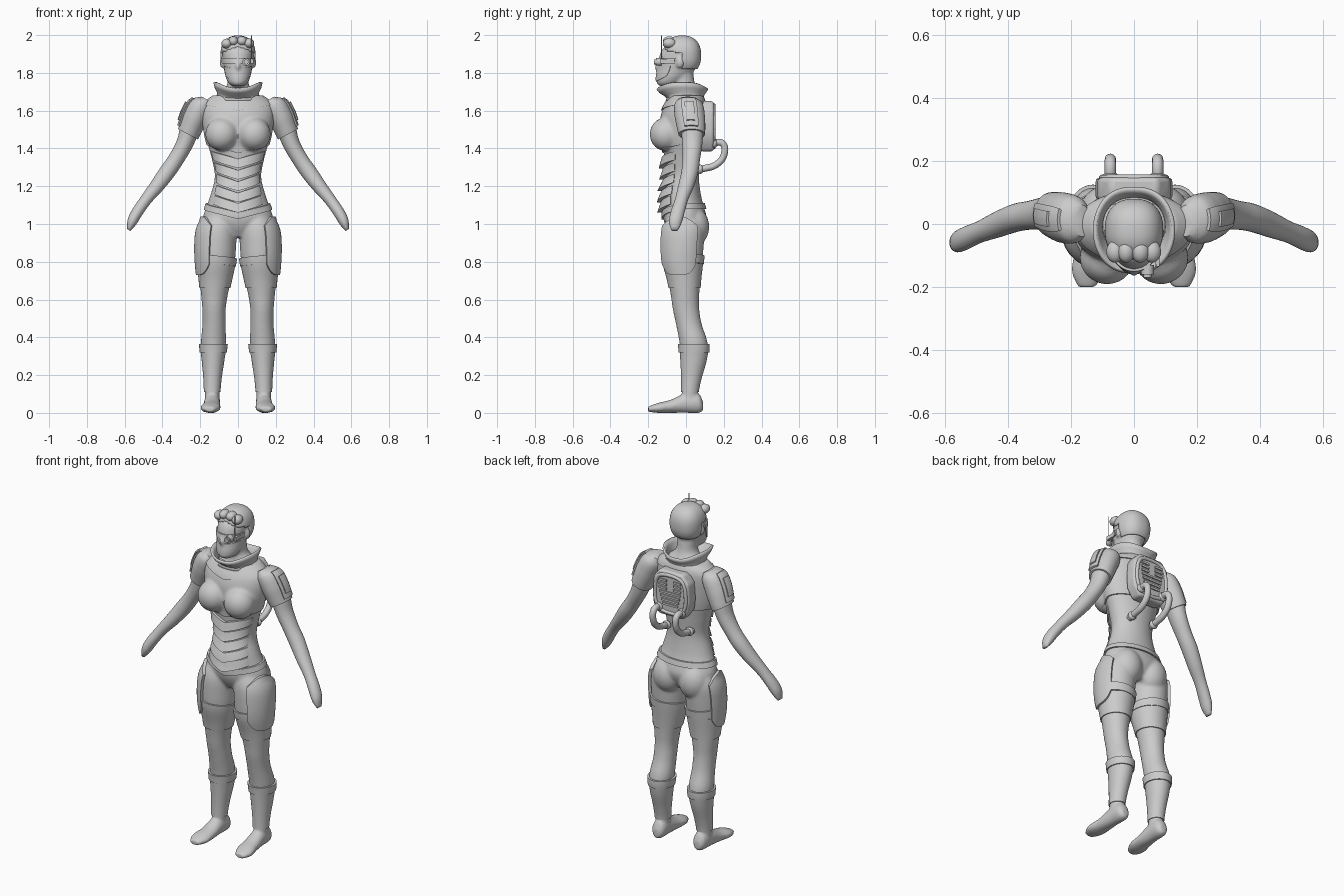
import bpy, bmesh
from math import pi, cos, sin, radians
from mathutils import Vector, Matrix
from mathutils.bvhtree import BVHTree

if "Cube" in bpy.data.objects:
    bpy.data.objects.remove(bpy.data.objects["Cube"])


class Loft:
    """Stack of elliptical sections (x, y, z, a, b), keyed by one coordinate."""
    def __init__(self, rows, U=(1, 0, 0), V=(0, 1, 0), key=2):
        self.rows = sorted(rows, key=lambda r: r[key])
        self.k, self.U, self.V = key, Vector(U).normalized(), Vector(V)

    def at(self, t):
        R, k = self.rows, self.k
        i = max([0] + [j for j in range(len(R) - 1) if R[j][k] <= t])
        p, q = R[i], R[i + 1]
        o, s = R[max(i - 1, 0)], R[min(i + 2, len(R) - 1)]
        h = q[k] - p[k]
        f = min(max((t - p[k]) / h, 0), 1)
        m0, m1 = h / (q[k] - o[k]), h / (s[k] - p[k])
        return [(2*f**3 - 3*f*f + 1) * p[j] + (f**3 - 2*f*f + f) * m0 * (q[j] - o[j])
                + (3*f*f - 2*f**3) * q[j] + (f**3 - f*f) * m1 * (s[j] - p[j]) for j in range(5)]

    def build(self, bm, sx=1, n=40, steps=48):
        lo, hi = self.rows[0][self.k], self.rows[-1][self.k]
        rings = []
        for i in range(steps + 1):
            x, y, z, a, b = self.at(lo + (hi - lo) * i / steps)
            ring = []
            for j in range(n):
                p = Vector((x, y, z)) + self.U*a*cos(2*pi*j/n) + self.V*b*sin(2*pi*j/n)
                ring.append(bm.verts.new((p.x * sx, p.y, p.z)))
            if rings:
                for j in range(n):
                    bm.faces.new((rings[-1][j], rings[-1][(j+1) % n], ring[(j+1) % n], ring[j]))
            rings.append(ring)
        bm.faces.new(rings[0])
        bm.faces.new(rings[-1])


def make(name, bm, mirror=False, angle=45):
    bmesh.ops.recalc_face_normals(bm, faces=bm.faces)
    me = bpy.data.meshes.new(name)
    bm.to_mesh(me)
    bm.free()
    me.shade_smooth()
    me.set_sharp_from_angle(angle=radians(angle))
    ob = bpy.data.objects.new(name, me)
    bpy.context.collection.objects.link(ob)
    if mirror:
        ob.modifiers.new("Mirror", 'MIRROR').use_mirror_merge = False
    return ob


def ball(bm, c, r, u=24, v=16):
    bmesh.ops.create_uvsphere(bm, u_segments=u, v_segments=v, radius=1,
                              matrix=Matrix.Translation(c) @ Matrix.Diagonal((*r, 1)))


def box(bm, c, s):
    bmesh.ops.create_cube(bm, size=1, matrix=Matrix.Translation(c) @ Matrix.Diagonal((*s, 1)))


def pipe(name, pts, r, cyclic=False):
    cu = bpy.data.curves.new(name, 'CURVE')
    cu.dimensions, cu.bevel_depth, cu.bevel_resolution, cu.use_fill_caps = '3D', r, 4, True
    sp = cu.splines.new('NURBS')
    sp.points.add(len(pts) - 1)
    for p, c in zip(sp.points, pts):
        p.co = (*c, 1)
    sp.use_endpoint_u, sp.use_cyclic_u, sp.order_u = not cyclic, cyclic, 3
    bpy.context.collection.objects.link(bpy.data.objects.new(name, cu))


def patch(name, tree, loft, mid, half, lo, hi, off, mirror=False, nu=40, nv=8):
    """Raised plate that follows a surface; lo, hi and off may vary with s in -1..1."""
    fn = lambda f, *a: f(*a) if callable(f) else f
    closed = half >= pi
    bm, grid = bmesh.new(), []
    cols = range(nu) if closed else range(-1, nu + 2)
    for i in cols:
        s = -1 + 2 * min(max(i, 0), nu) / nu
        d = loft.U * cos(mid + s*half) + loft.V * sin(mid + s*half)
        col = []
        for j in range(-1, nv + 2):
            v = min(max(j, 0), nv) / nv
            t = fn(lo, s) * (1 - v) + fn(hi, s) * v
            x, y, z, a, b = loft.at(t)
            c = Vector((x, y, z))
            hit = tree.ray_cast(c, d)[0] or c + d * a
            rim = j in (-1, nv + 1) or (not closed and i in (-1, nu + 1))
            col.append(bm.verts.new(hit + d * (-0.006 if rim else fn(off, s, v))))
        grid.append(col)
    for i in range(len(grid) - (0 if closed else 1)):
        A, B = grid[i], grid[(i + 1) % len(grid)]
        for j in range(len(A) - 1):
            bm.faces.new((A[j], B[j], B[j+1], A[j+1]))
    return make(name, bm, mirror)


# Body: overlapping lofts fused into one smooth skin
torso = Loft([(0, -.005, .93, .06, .07), (0, -.005, .98, .16, .10), (0, -.005, 1.03, .185, .115),
              (0, -.01, 1.08, .172, .108), (0, -.02, 1.15, .147, .10), (0, -.02, 1.25, .123, .088),
              (0, -.02, 1.35, .14, .095), (0, -.02, 1.45, .168, .105), (0, -.02, 1.55, .183, .11),
              (0, -.01, 1.62, .18, .10), (0, 0, 1.66, .15, .085), (0, 0, 1.69, .10, .07),
              (0, -.01, 1.73, .06, .06), (0, -.02, 1.8, .057, .058)])
leg = Loft([(.09, -.005, 1.05, .08, .09), (.105, -.01, .98, .10, .11), (.112, -.015, .9, .103, .11),
            (.115, -.017, .8, .098, .103), (.12, -.01, .7, .083, .085), (.125, -.005, .62, .07, .075),
            (.127, 0, .55, .062, .07), (.127, .015, .47, .061, .068), (.13, .04, .37, .066, .074),
            (.132, .04, .28, .056, .066), (.135, .028, .18, .044, .05), (.137, .02, .1, .039, .042),
            (.137, .02, .04, .038, .045)])
foot = Loft([(.135, .09, .035, .02, .025), (.135, .07, .05, .038, .05), (.137, 0, .052, .042, .052),
             (.14, -.08, .035, .047, .035), (.147, -.15, .026, .052, .026), (.15, -.2, .02, .03, .014)],
            V=(0, 0, 1), key=1)
head = Loft([(0, -.10, 1.73, .03, .04), (0, -.093, 1.745, .05, .062), (0, -.072, 1.78, .066, .085),
             (0, -.05, 1.82, .074, .10), (0, -.04, 1.87, .08, .105), (0, -.03, 1.92, .082, .098),
             (0, -.02, 1.96, .07, .068), (0, -.02, 1.985, .045, .045)])
bm = bmesh.new()
torso.build(bm)
head.build(bm)
ball(bm, (0, -.148, 1.835), (.012, .018, .022))
for sx in (1, -1):
    leg.build(bm, sx, steps=70)
    foot.build(bm, sx)
    ball(bm, (sx*.083, -.105, 1.475), (.083, .08, .088))
    ball(bm, (sx*.085, .04, .985), (.088, .083, .105))
    ball(bm, (sx*.086, -.03, 1.855), (.011, .02, .03))
body = make("body", bm)
rm = body.modifiers.new("Fuse", 'REMESH')
rm.mode, rm.voxel_size, rm.use_smooth_shade = 'VOXEL', .008, True
sm = body.modifiers.new("Soften", 'SMOOTH')
sm.factor, sm.iterations = .5, 5
deps = bpy.context.evaluated_depsgraph_get()
fused = bpy.data.meshes.new_from_object(body.evaluated_get(deps))
body.modifiers.clear()
body.data = fused
fused.shade_smooth()
skin = BVHTree.FromPolygons([v.co for v in fused.vertices], [p.vertices for p in fused.polygons])

# Arms and short sleeves
arm = Loft([(.2, .02, 1.62, .055, .065), (.25, .032, 1.52, .055, .06), (.285, .033, 1.42, .045, .053),
            (.33, .028, 1.34, .042, .046), (.375, .02, 1.275, .043, .045), (.43, 0, 1.2, .038, .042),
            (.49, -.025, 1.125, .031, .035), (.535, -.045, 1.06, .03, .037),
            (.562, -.056, 1.01, .026, .034), (.578, -.06, .968, .01, .018)], U=(.85, 0, .52))
bm = bmesh.new()
arm.build(bm, n=28)
make("arms", bm, True, 80)
sleeve = Loft([(.165, .01, 1.66, .03, .05), (.19, .014, 1.635, .06, .074), (.225, .02, 1.57, .067, .08),
               (.255, .028, 1.5, .062, .074), (.265, .03, 1.475, .06, .07)], U=(.88, 0, .47))
bm = bmesh.new()
sleeve.build(bm, n=32, steps=24)
cloth = BVHTree.FromBMesh(bm)
make("sleeves", bm, True)
patch("shoulder_pads", cloth, sleeve, 0, .55, 1.49, 1.64, .010, True, 16)
patch("shoulder_pad_insets", cloth, sleeve, 0, .3, 1.515, 1.61, .017, True, 10)

# Chest armour, yoke, stomach plates and belt
F = -pi / 2
patch("chest_armour", skin, torso, F, pi, lambda s: 1.375 + .045*min(1, 2*abs(s)), 1.64, .008, nu=90, nv=30)
patch("neck_yoke", skin, torso, F, pi, lambda s: 1.6 + .035*min(1, 2*abs(s)), 1.68, .016, nu=80)
for i, z in enumerate((1.295, 1.235, 1.175, 1.115, 1.06)):
    patch("stomach_plate_%d" % (i + 1), skin, torso, F, 1.3 - .05*i,
          lambda s: z + .045*abs(s), lambda s: z + .05 + .04*abs(s),
          lambda s, v: .006 + (.028 - .018*v) * (1 - s*s))
patch("belt", skin, torso, F, pi, lambda s: 1.025 + .055*min(1, 2*abs(s)),
      lambda s: 1.06 + .05*min(1, 2*abs(s)), .010, nu=80, nv=5)

# Leg armour and boots
patch("shorts_legs", skin, leg, 0, pi, .66, .79, .006, True, 48)
patch("thigh_straps", skin, leg, 0, pi, lambda s: .80 - .025*abs(s), lambda s: .85 - .035*abs(s), .010, True, 48)
patch("thigh_plates", skin, leg, -.3, .95, lambda s: .73 + .06*s**4, lambda s: 1.04 - .05*s*s, .017, True, 30, 16)
patch("boot_shafts", skin, leg, 0, pi, .11, .34, .005, True, 40, 16)
patch("boot_cuffs", skin, leg, 0, pi, .32, .365, .011, True, 40, 4)

# Flared collar
bm = bmesh.new()
n, prev = 56, None
for z, rx, ry, cy in ((1.65, .108, .092, -.005), (1.675, .098, .086, -.005), (1.70, .10, .095, -.01),
                      (1.725, .112, .115, -.018), (1.752, .119, .128, -.02)):
    ring = []
    for j in range(n):
        c, s = cos(2*pi*j/n), sin(2*pi*j/n)
        px = rx * abs(c)**.8 * (1 if c > 0 else -1)
        drop = (z - 1.65) / .1 * .03 * abs(s)**3
        ring.append(bm.verts.new((px, cy + ry*s, z - drop)))
    if prev:
        for j in range(n):
            bm.faces.new((prev[j], prev[(j+1) % n], ring[(j+1) % n], ring[j]))
    prev = ring
collar = make("collar", bm)
collar.modifiers.new("Thickness", 'SOLIDIFY').thickness = .012

# Hair cap with swept front locks
bm = bmesh.new()
bmesh.ops.create_uvsphere(bm, u_segments=56, v_segments=40, radius=1)
for v in bm.verts:
    x, y, z = [abs(c)**.85 * (1 if c > 0 else -1) for c in v.co]
    v.co = (x*.093, y*.1 - .02, z*.105 + 1.893)
bmesh.ops.delete(bm, geom=[v for v in bm.verts if v.co.z < 1.82 or
                           (v.co.y < -.03 and v.co.z < 1.935 - .35*abs(v.co.x))], context='VERTS')
hair = make("hair", bm)
hair.modifiers.new("Thickness", 'SOLIDIFY').thickness = .018
bm = bmesh.new()
for x, z, r in ((-.06, 1.955, .028), (-.025, 1.968, .026), (.02, 1.968, .028), (.058, 1.957, .028)):
    ball(bm, (x, -.088, z), (r, .035, .026))
make("hair_locks", bm, angle=80)

# Face mask, visor, eyepiece and aerial
patch("face_mask", skin, head, F, 1.1, lambda s: 1.755 + .03*s*s, lambda s: 1.825 + .012*s*s, .004)
patch("visor", skin, head, F, 1.35, 1.85, 1.878, .008)
bm = bmesh.new()
for r, d, y in ((.02, .03, -.145), (.013, .03, -.155)):
    bmesh.ops.create_cone(bm, cap_ends=True, segments=24, radius1=r, radius2=r, depth=d,
                          matrix=Matrix.Translation((.043, y, 1.858)) @ Matrix.Rotation(pi/2, 4, 'X'))
box(bm, (.074, -.105, 1.862), (.014, .06, .022))
make("eyepiece", bm)
pipe("aerial", [(.072, -.13, 1.865), (.072, -.13, 1.93), (.072, -.13, 1.998)], .002)

# Backpack with frame, vent bars and hoses
half = [(.075, 1.65), (.115, 1.6), (.122, 1.5), (.115, 1.44), (.08, 1.385)]
outline = half + [(-x, z) for x, z in reversed(half)]
bm = bmesh.new()
f = bm.faces.new([bm.verts.new((x, .075, z)) for x, z in outline])
ext = bmesh.ops.extrude_face_region(bm, geom=[f])
bmesh.ops.translate(bm, verts=[g for g in ext['geom'] if isinstance(g, bmesh.types.BMVert)], vec=(0, .073, 0))
pack = make("backpack", bm)
bv = pack.modifiers.new("Bevel", 'BEVEL')
bv.width, bv.segments = .014, 3
pipe("backpack_frame", [(x*.84, .146, 1.52 + (z - 1.52)*.84) for x, z in outline], .011, True)
bm = bmesh.new()
for i in range(7):
    z, w = 1.595 - i*.023, .075 - .006*max(0, i - 2)
    if i < 3:
        for sx in (1, -1):
            box(bm, (sx*.047, .148, z), (.05, .014, .012))
    else:
        box(bm, (0, .148, z), (2*w, .014, .012))
make("vent_bars", bm)
for sx, side in ((1, "left"), (-1, "right")):
    pipe("hose_" + side, [(sx*.075, y, z) for y, z in ((.14, 1.425), (.18, 1.44), (.21, 1.41), (.198, 1.345),
                                                      (.15, 1.305), (.1, 1.295), (.05, 1.285))], .018)
bm = bmesh.new()
for y, z in ((.15, 1.428), (.075, 1.29)):
    ball(bm, (.075, y, z), (.025, .018, .025))
make("hose_sockets", bm, True)
